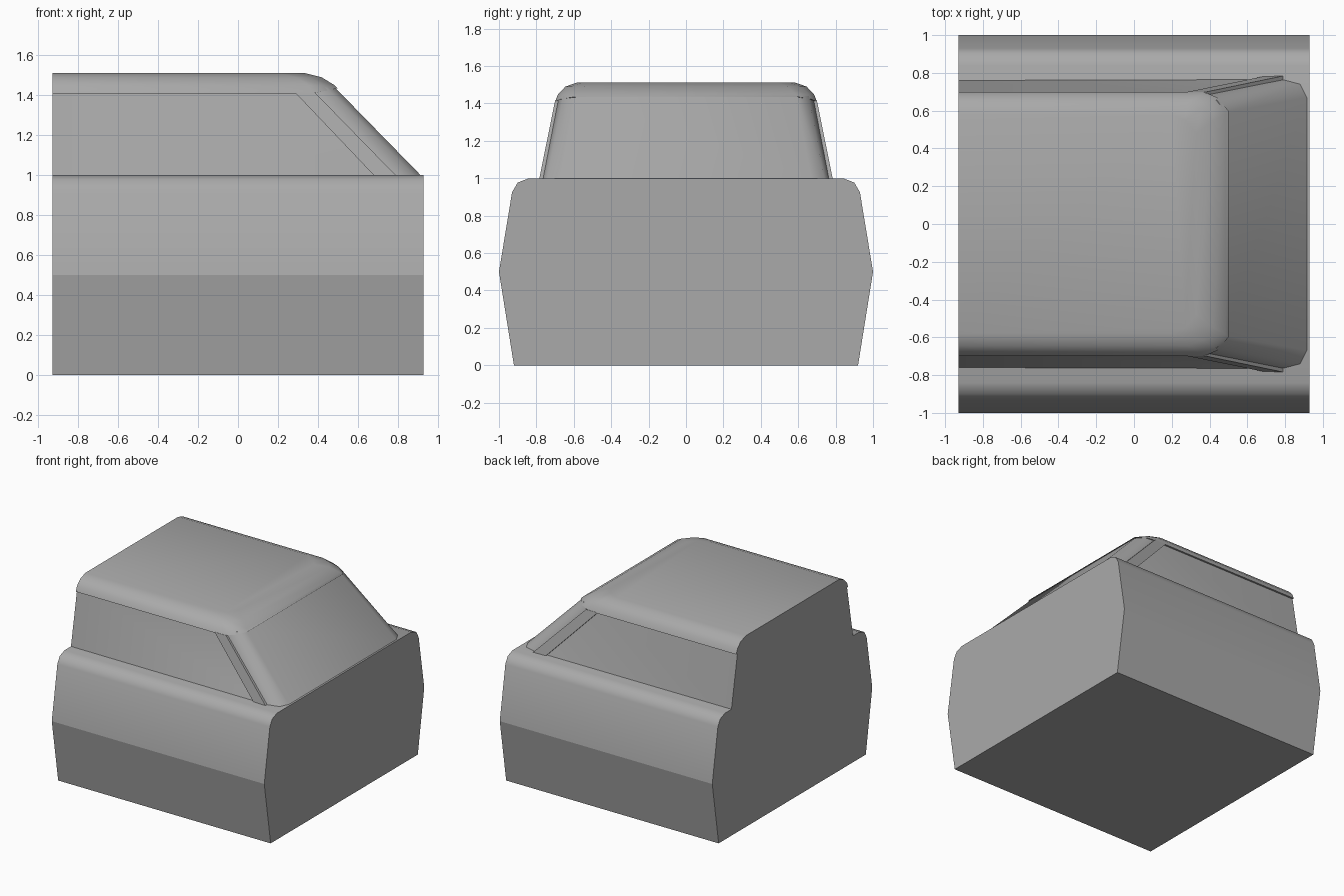
import bpy, bmesh, math

cube = bpy.data.objects.get("Cube")
if cube:
    bpy.data.objects.remove(cube, do_unlink=True)

grey = bpy.data.materials.new("plain_grey")
grey.use_nodes = True
colour = (0.4, 0.4, 0.4, 1)
grey.diffuse_color = colour
grey.node_tree.nodes["Principled BSDF"].inputs["Base Color"].default_value = colour

BACK, FRONT = -0.93, 0.93


def loft(name, rings, limit=45, crease_z=None):
    """Skin closed rings of points, cap both ends, smooth the softer edges."""
    bm = bmesh.new()
    loops = [[bm.verts.new(p) for p in ring] for ring in rings]
    count = len(loops[0])
    for low, high in zip(loops, loops[1:]):
        for i in range(count):
            j = (i + 1) % count
            bm.faces.new((low[i], low[j], high[j], high[i]))
    bm.faces.new(loops[0])
    bm.faces.new(loops[-1])
    bmesh.ops.recalc_face_normals(bm, faces=bm.faces[:])
    for face in bm.faces:
        face.smooth = True
    for edge in bm.edges:
        creased = crease_z is not None and all(abs(v.co.z - crease_z) < 0.001 for v in edge.verts)
        edge.smooth = not creased and edge.calc_face_angle(0) < math.radians(limit)
    mesh = bpy.data.meshes.new(name)
    bm.to_mesh(mesh)
    bm.free()
    mesh.materials.append(grey)
    obj = bpy.data.objects.new(name, mesh)
    bpy.context.collection.objects.link(obj)
    return obj


def mirrored(half):
    """Complete a half outline across the centre plane."""
    return half + [(x, -y, z) for x, y, z in reversed(half)]


# Lower body: one section drawn straight along the length
section = [(0.92, 0), (1, 0.5), (0.93, 0.925), (0.9, 0.977), (0.84, 1)]
loft("lower_body",
     [mirrored([(x, y, z) for y, z in section]) for x in (BACK, FRONT)],
     crease_z=0.5)

# Cabin: side windows and raked windscreen with rounded corners
cabin_low = [(BACK, 0.76, 1), (0.785, 0.765, 1), (0.88, 0.74, 1), (0.915, 0.67, 1)]
cabin_high = [(BACK, 0.68, 1.44), (0.355, 0.68, 1.44), (0.44, 0.655, 1.44), (0.485, 0.59, 1.44)]
loft("cabin_glass", [mirrored(cabin_low), mirrored(cabin_high)])


# Roof: stacked outlines shrinking towards the top, with a slightly raised front lip
def roof_outline(z, tip, half_width, lift=0):
    return mirrored([(BACK, half_width, z),
                     (tip - 0.13, half_width, z),
                     (tip - 0.06, half_width - 0.03, z + lift / 2),
                     (tip, half_width - 0.1, z + lift)])


loft("roof", [roof_outline(1.41, 0.5, 0.7, 0.025),
              roof_outline(1.45, 0.485, 0.684),
              roof_outline(1.49, 0.42, 0.645),
              roof_outline(1.513, 0.33, 0.58)])

# Windscreen pillars standing just proud of the glass
for side, label in ((1, "left"), (-1, "right")):
    rings = []
    for depth in (0, 0.04):
        rings.append([(x, side * (y - depth), z) for x, y, z in
                      ((0.285, 0.7, 1.415), (0.385, 0.7, 1.415),
                       (0.79, 0.784, 1), (0.68, 0.78, 1))])
    loft(label + "_pillar", rings, limit=20)
